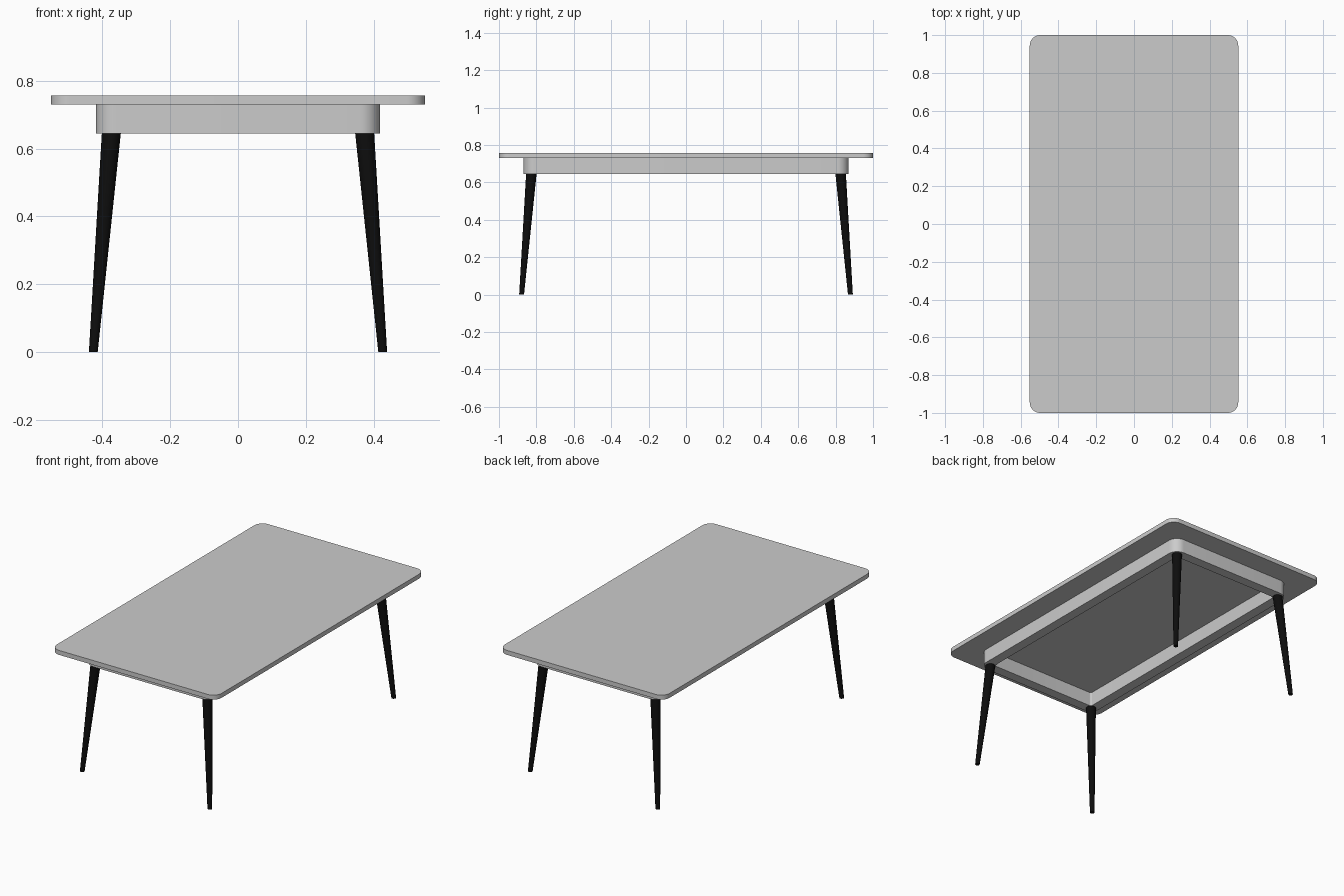
import bpy
import bmesh
from math import cos, sin, pi, radians

if "Cube" in bpy.data.objects:
    bpy.data.objects.remove(bpy.data.objects["Cube"])


def rounded_rect(hx, hy, r, seg=10):
    """Counter-clockwise outline of a rounded rectangle."""
    corners = [(1, 1), (-1, 1), (-1, -1), (1, -1)]
    pts = []
    for i, (sx, sy) in enumerate(corners):
        for k in range(seg + 1):
            a = pi / 2 * (i + k / seg)
            pts.append((sx * (hx - r) + r * cos(a), sy * (hy - r) + r * sin(a)))
    return pts


def circle(cx, cy, r, n=32):
    return [(cx + r * cos(2 * pi * i / n), cy + r * sin(2 * pi * i / n)) for i in range(n)]


def loft(name, rings, closed=False, mat=None):
    """Skin (outline, z) rings; cap the ends, or join last ring to first."""
    bm = bmesh.new()
    loops = [[bm.verts.new((x, y, z)) for x, y in pts] for pts, z in rings]
    pairs = list(zip(loops, loops[1:]))
    if closed:
        pairs.append((loops[-1], loops[0]))
    else:
        bm.faces.new(loops[0][::-1])
        bm.faces.new(loops[-1])
    for a, b in pairs:
        n = len(a)
        for i in range(n):
            j = (i + 1) % n
            bm.faces.new((a[i], a[j], b[j], b[i]))
    bmesh.ops.recalc_face_normals(bm, faces=bm.faces)
    mesh = bpy.data.meshes.new(name)
    bm.to_mesh(mesh)
    bm.free()
    obj = bpy.data.objects.new(name, mesh)
    bpy.context.collection.objects.link(obj)
    if mat:
        mesh.materials.append(mat)
    bpy.ops.object.select_all(action='DESELECT')
    obj.select_set(True)
    bpy.context.view_layer.objects.active = obj
    bpy.ops.object.shade_smooth_by_angle(angle=radians(35))
    return obj


black = bpy.data.materials.new("black_legs")
black.diffuse_color = (0.004, 0.004, 0.004, 1)
black.use_nodes = True
black.node_tree.nodes["Principled BSDF"].inputs["Base Color"].default_value = black.diffuse_color

Z_APRON, Z_UNDER, Z_TOP = 0.644, 0.73, 0.757

# Tabletop slab
top = rounded_rect(0.552, 1.0, 0.055)
loft("tabletop", [(top, Z_UNDER), (top, Z_TOP)])

# Hollow apron frame under the top
outer = rounded_rect(0.419, 0.869, 0.06)
inner = rounded_rect(0.359, 0.809, 0.01)
loft("apron", [(outer, Z_APRON), (outer, Z_UNDER), (inner, Z_UNDER), (inner, Z_APRON)],
     closed=True)

# Four splayed, tapered legs
for sy, end in ((-1, "front"), (1, "back")):
    for sx, side in ((-1, "left"), (1, "right")):
        loft(f"{end}_{side}_leg",
             [(circle(sx * 0.427, sy * 0.879, 0.013), 0),
              (circle(sx * 0.374, sy * 0.827, 0.028), Z_APRON)], mat=black)
